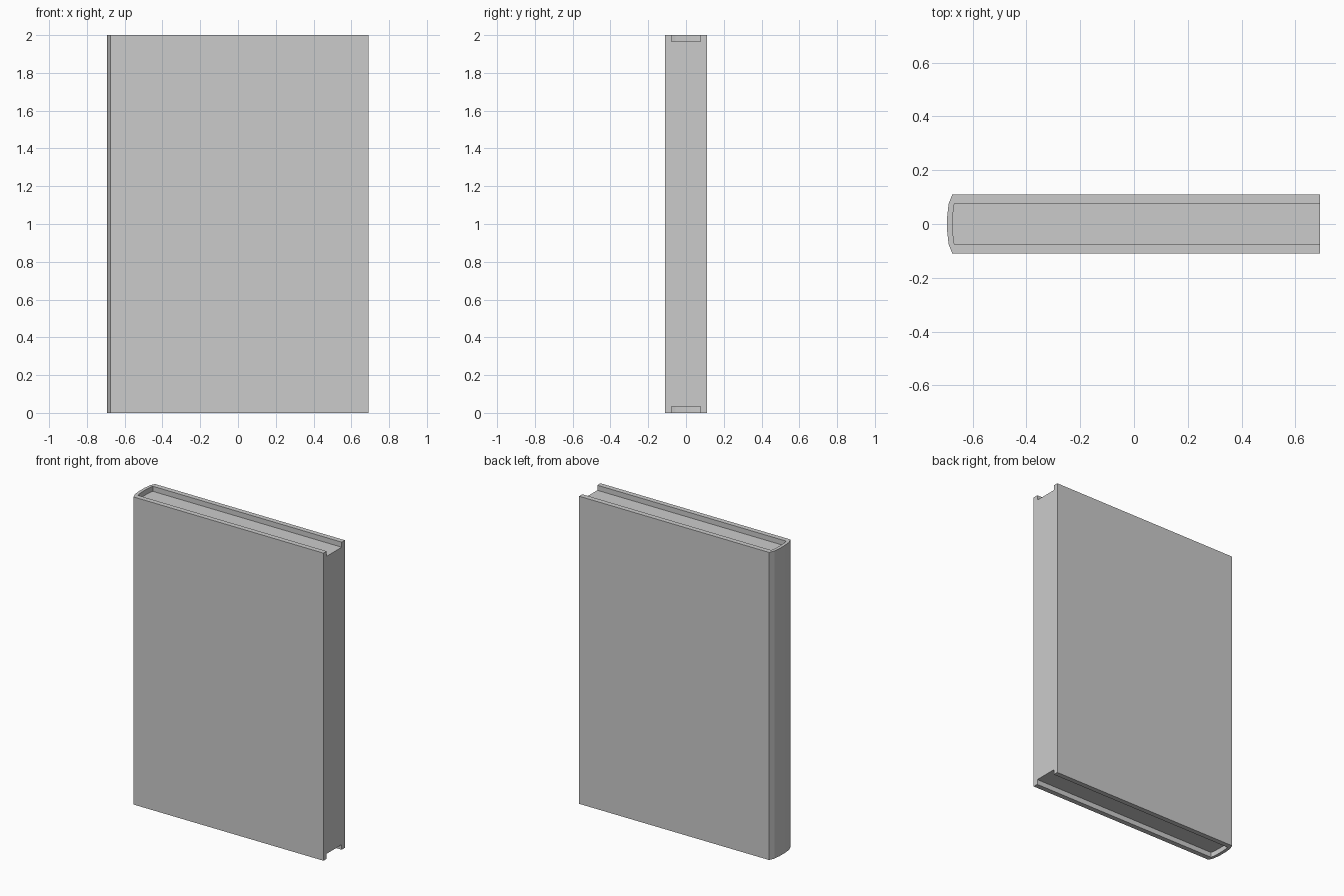
import bpy
import bmesh

if "Cube" in bpy.data.objects:
    bpy.data.objects.remove(bpy.data.objects["Cube"])

H = 2.0          # book height
FORE = 0.692     # fore edge x


def prism(name, outline, z0, z1):
    """Extrude a flat xy outline from z0 up to z1."""
    bm = bmesh.new()
    face = bm.faces.new([bm.verts.new((x, y, z0)) for x, y in outline])
    top = bmesh.ops.extrude_face_region(bm, geom=[face])["geom"]
    verts = [v for v in top if isinstance(v, bmesh.types.BMVert)]
    bmesh.ops.translate(bm, verts=verts, vec=(0, 0, z1 - z0))
    bmesh.ops.recalc_face_normals(bm, faces=bm.faces)
    mesh = bpy.data.meshes.new(name)
    bm.to_mesh(mesh)
    bm.free()
    obj = bpy.data.objects.new(name, mesh)
    bpy.context.collection.objects.link(obj)
    return obj


def mirrored(half):
    """Complete a half outline (y > 0) across y = 0."""
    return half + [(x, -y) for x, y in reversed(half)]


# Outer and inner lines of the cover, from fore edge round the faceted spine
outer = mirrored([(FORE, 0.11), (-0.675, 0.11), (-0.689, 0.075), (-0.694, 0.03)])
inner = mirrored([(FORE, 0.077), (-0.667, 0.077), (-0.671, 0.055), (-0.673, 0.025)])

# Cover: two boards and the rounded spine
prism("cover", outer + inner[::-1], 0, H)

# Page block, set in from the top and bottom of the cover
prism("pages", inner, 0.033, H - 0.033)
